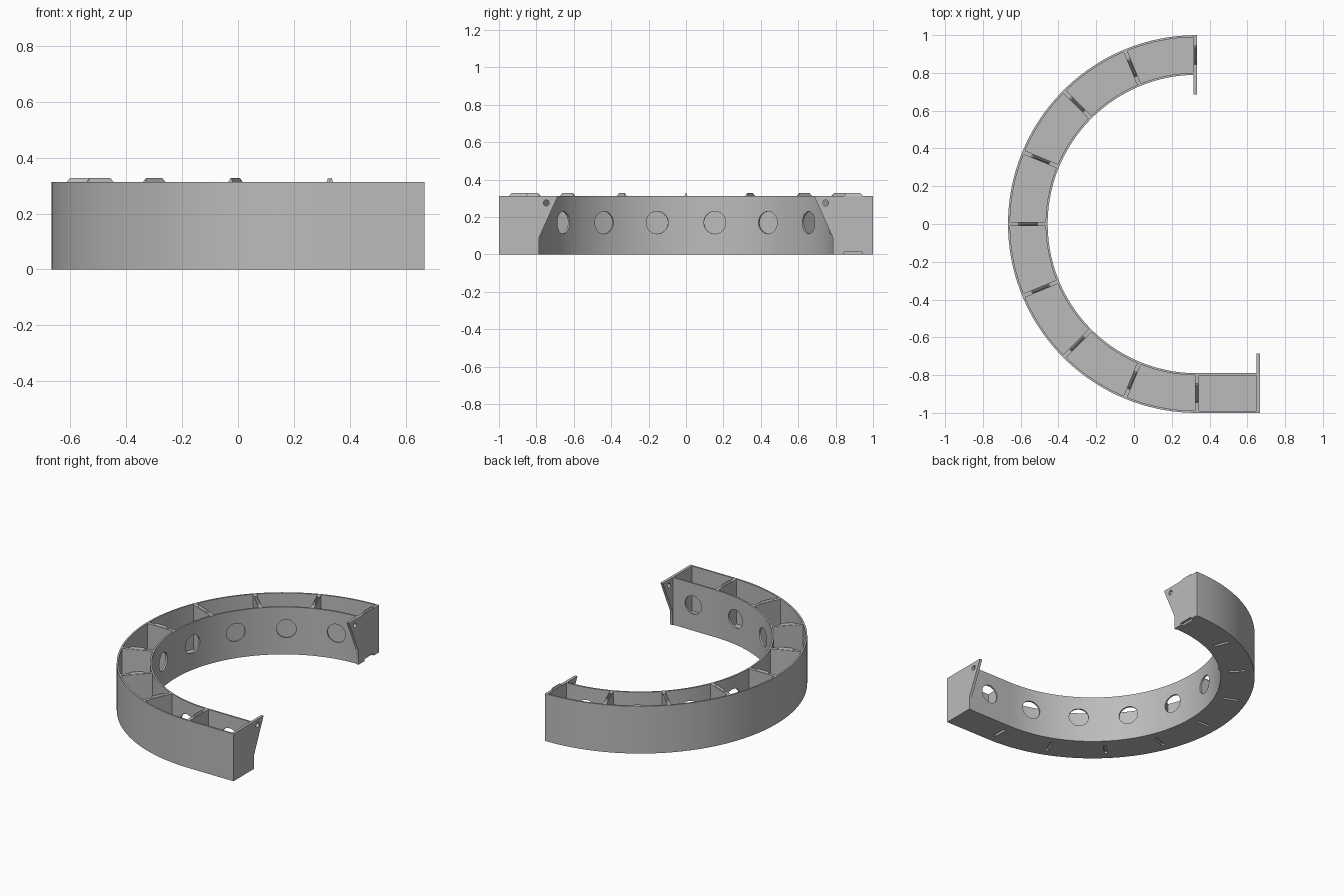
import bpy, bmesh, math
from mathutils import Matrix, Vector

if "Cube" in bpy.data.objects:
    bpy.data.objects.remove(bpy.data.objects["Cube"], do_unlink=True)

CX, H, FLOOR = 0.333, 0.313, 0.016      # arc centre x, tray height, floor thickness
R_IN, R_OUT, WALL = 0.79, 1.0, 0.011
R_MID = (R_IN + R_OUT) / 2
END, PLATE = 0.667, 0.018               # straight end x, end plate thickness
STEP = 22.5

grey = bpy.data.materials.new("light grey")
grey.use_nodes = True
grey.diffuse_color = (0.5, 0.5, 0.5, 1)
grey.node_tree.nodes["Principled BSDF"].inputs["Base Color"].default_value = (0.5, 0.5, 0.5, 1)


def finish(name, bm):
    bmesh.ops.recalc_face_normals(bm, faces=bm.faces)
    mesh = bpy.data.meshes.new(name)
    bm.to_mesh(mesh)
    bm.free()
    mesh.materials.append(grey)
    ob = bpy.data.objects.new(name, mesh)
    bpy.context.collection.objects.link(ob)
    return ob


def activate(ob):
    bpy.ops.object.select_all(action='DESELECT')
    ob.select_set(True)
    bpy.context.view_layer.objects.active = ob


def cut(ob, cutter):
    cutter.hide_render = True
    mod = ob.modifiers.new("cut", 'BOOLEAN')
    mod.operation, mod.solver, mod.object = 'DIFFERENCE', 'EXACT', cutter
    activate(ob)
    bpy.ops.object.modifier_apply(modifier=mod.name)
    bpy.data.objects.remove(cutter, do_unlink=True)


def smooth(ob):
    activate(ob)
    bpy.ops.object.shade_smooth_by_angle(angle=math.radians(30))


def radial(angle, r, z):
    """Frame on the arc: local x points outward, local y along the ring."""
    a = math.radians(angle)
    return (Matrix.Translation((CX + r * math.cos(a), r * math.sin(a), z))
            @ Matrix.Rotation(a, 4, 'Z'))


def add_box(bm, frame, size):
    bmesh.ops.create_cube(bm, size=1, matrix=frame @ Matrix.Diagonal((*size, 1)))


def path(r, n=72):
    """Half circle followed by the straight front run."""
    start = 90 + math.degrees(math.asin(PLATE / r))
    angles = [math.radians(start + (270 - start) * i / n) for i in range(n + 1)]
    pts = [(CX + r * math.cos(a), r * math.sin(a)) for a in angles]
    return pts + [(END - PLATE, -r)]


def ribbon(name, r1, r2, z0, z1):
    bm = bmesh.new()
    rings = [[bm.verts.new((x, y, z)) for x, y in path(r)]
             for r, z in ((r1, z0), (r2, z0), (r2, z1), (r1, z1))]
    for k in range(4):
        a, b = rings[k], rings[(k + 1) % 4]
        for i in range(len(a) - 1):
            bm.faces.new((a[i], a[i + 1], b[i + 1], b[i]))
    for i in (0, -1):
        bm.faces.new([ring[i] for ring in rings])
    return finish(name, bm)


# Curved walls and floor
outer_wall = ribbon("outer_wall", R_OUT - WALL, R_OUT, 0, H)
inner_wall = ribbon("inner_wall", R_IN, R_IN + WALL, 0, H)
floor = ribbon("floor", R_IN + WALL, R_OUT - WALL, 0, FLOOR)

# Round holes through the inner wall, one per compartment
bm = bmesh.new()
frames = [radial(90 + STEP * (i + 0.5), R_IN, 0.17) for i in range(8)]
frames.append(Matrix.Translation(((CX + END) / 2, -R_IN, 0.17)) @ Matrix.Rotation(-math.pi / 2, 4, 'Z'))
for f in frames:
    bmesh.ops.create_cone(bm, cap_ends=True, segments=40, radius1=0.06, radius2=0.06, depth=0.1,
                          matrix=f @ Matrix.Rotation(math.pi / 2, 4, 'Y'))
cut(inner_wall, finish("hole_cutter", bm))

# Slots under the dividers
divider_angles = [90 + STEP * i for i in range(1, 9)]
bm = bmesh.new()
for a in divider_angles:
    add_box(bm, radial(a, R_MID, 0), (0.1, 0.017, 0.1))
cut(floor, finish("slot_cutter", bm))

for ob in (outer_wall, inner_wall, floor):
    smooth(ob)

# Dividers between compartments
for i, a in enumerate(divider_angles):
    bm = bmesh.new()
    add_box(bm, radial(a, R_MID, (H + FLOOR) / 2), (R_OUT - R_IN - 2 * WALL, 0.022, H - FLOOR))
    finish(f"divider_{i + 1}", bm)


# Tapered locating tabs on top of the dividers and the back end plate
def tab(name, frame):
    bm = bmesh.new()
    add_box(bm, frame, (0.1, 0.014, 0.014))
    for v in bm.verts:
        local = frame.inverted() @ v.co
        if local.z > 0:
            v.co = frame @ Vector((local.x * 0.78, local.y * 0.3, local.z))
    finish(name, bm)


for i, a in enumerate(divider_angles):
    tab(f"tab_{i + 1}", radial(a, R_MID, H + 0.007))
tab("back_tab", Matrix.Translation((-PLATE / 2, 0, 0)) @ radial(90, R_MID, H + 0.007))


# End plates with a pierced, tapering ear
def end_plate(name, x, side):
    bm = bmesh.new()
    outline = [(1, 0), (1, H), (0.685, H), (0.785, 0.09), (0.785, 0)]
    face = bm.faces.new([bm.verts.new((x - PLATE, side * y, z)) for y, z in outline])
    ext = bmesh.ops.extrude_face_region(bm, geom=[face])
    moved = [v for v in ext["geom"] if isinstance(v, bmesh.types.BMVert)]
    bmesh.ops.translate(bm, verts=moved, vec=(PLATE, 0, 0))
    plate = finish(name, bm)
    bm = bmesh.new()
    bmesh.ops.create_cone(bm, cap_ends=True, segments=24, radius1=0.016, radius2=0.016, depth=0.1,
                          matrix=Matrix.Translation((x, side * 0.747, 0.275))
                          @ Matrix.Rotation(math.pi / 2, 4, 'Y'))
    if side > 0:
        add_box(bm, Matrix.Translation((x, R_MID, 0)), (0.1, 0.1, 0.028))
    cut(plate, finish("ear_cutter", bm))
    smooth(plate)


end_plate("back_end_plate", CX, 1)
end_plate("front_end_plate", END, -1)
